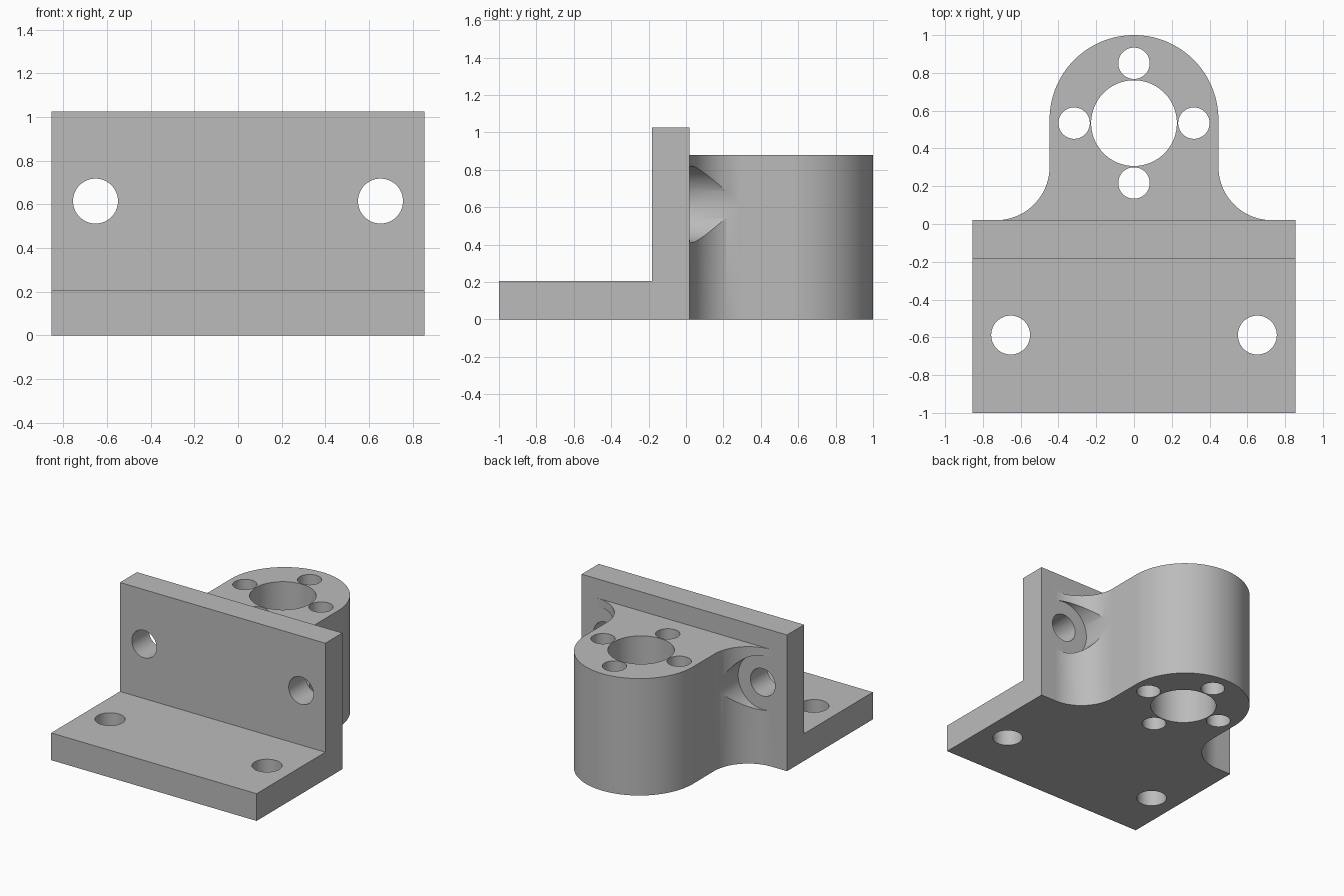
import bpy
import bmesh
from math import cos, sin, pi, radians
from mathutils import Matrix, Vector

if "Cube" in bpy.data.objects:
    bpy.data.objects.remove(bpy.data.objects["Cube"])

grey = bpy.data.materials.new("plain grey")
grey.use_nodes = True
colour = (0.5, 0.5, 0.5, 1)
grey.diffuse_color = colour
grey.node_tree.nodes["Principled BSDF"].inputs["Base Color"].default_value = colour


def add_object(name, bm):
    bmesh.ops.recalc_face_normals(bm, faces=bm.faces)
    mesh = bpy.data.meshes.new(name)
    bm.to_mesh(mesh)
    bm.free()
    mesh.materials.append(grey)
    obj = bpy.data.objects.new(name, mesh)
    bpy.context.collection.objects.link(obj)
    return obj


def extrude(name, points, direction):
    bm = bmesh.new()
    face = bm.faces.new([bm.verts.new(p) for p in points])
    result = bmesh.ops.extrude_face_region(bm, geom=[face], use_keep_orig=True)
    moved = [v for v in result["geom"] if isinstance(v, bmesh.types.BMVert)]
    bmesh.ops.translate(bm, verts=moved, vec=Vector(direction))
    return add_object(name, bm)


def cylinder(name, centre, radius, depth, along_y=False):
    bm = bmesh.new()
    turn = Matrix.Rotation(pi / 2, 4, "X") if along_y else Matrix()
    bmesh.ops.create_cone(bm, cap_ends=True, segments=72, radius1=radius,
                          radius2=radius, depth=depth,
                          matrix=Matrix.Translation(centre) @ turn)
    obj = add_object(name, bm)
    obj.hide_render = True
    return obj


def combine(target, tool, operation):
    mod = target.modifiers.new(operation.lower(), "BOOLEAN")
    mod.operation = operation
    mod.solver = "EXACT"
    mod.object = tool
    bpy.context.view_layer.update()
    graph = bpy.context.evaluated_depsgraph_get()
    mesh = bpy.data.meshes.new_from_object(target.evaluated_get(graph))
    target.modifiers.clear()
    target.data = mesh
    bpy.data.objects.remove(tool)


def arc(cx, cy, radius, start, end, steps):
    angles = [radians(start + (end - start) * i / steps) for i in range(steps + 1)]
    return [(cx + radius * cos(a), cy + radius * sin(a), 0) for a in angles]


HALF, BACK = 0.855, 0.02
BOLT_X, BOLT_Z = 0.653, 0.615
FILLET = 0.283
HUB_R, HOLE_Y = 0.447, 0.534

# L-shaped bracket: foot and upright plate
side = [(-1, 0), (BACK, 0), (BACK, 1.025), (-0.183, 1.025), (-0.183, 0.205), (-1, 0.205)]
bracket = extrude("bracket", [(-HALF, y, z) for y, z in side], (2 * HALF, 0, 0))

# Rounded boss with concave flanks blending into the plate
flank = arc(HUB_R + FILLET, BACK + FILLET, FILLET, 270, 180, 24)
other_flank = [(-x, y, z) for x, y, z in reversed(flank)]
outline = ([(-HUB_R - FILLET, -0.1, 0), (HUB_R + FILLET, -0.1, 0)] + flank
           + arc(0, 1 - HUB_R, HUB_R, 0, 180, 64) + other_flank)
boss = extrude("boss", outline, (0, 0, 0.88))

# Bolt head clearances in the flanks
for sign in (-1, 1):
    combine(boss, cylinder("clearance_cutter", (sign * BOLT_X, 0.3, BOLT_Z), 0.205, 1, True),
            "DIFFERENCE")
combine(bracket, boss, "UNION")

# Bolt holes in the plate and the foot
for sign in (-1, 1):
    combine(bracket, cylinder("plate_hole_cutter", (sign * BOLT_X, -0.08, BOLT_Z), 0.103, 0.4, True),
            "DIFFERENCE")
    combine(bracket, cylinder("foot_hole_cutter", (sign * BOLT_X, -0.588, 0.1), 0.103, 0.5),
            "DIFFERENCE")

# Central bore and its ring of four screw holes
combine(bracket, cylinder("bore_cutter", (0, HOLE_Y, 0.45), 0.227, 1.4), "DIFFERENCE")
for i in range(4):
    a = i * pi / 2
    centre = (0.317 * cos(a), HOLE_Y + 0.317 * sin(a), 0.45)
    combine(bracket, cylinder("screw_hole_cutter", centre, 0.083, 1.4), "DIFFERENCE")

# Smooth the round walls, keep the machined edges sharp
bpy.ops.object.select_all(action="DESELECT")
bracket.select_set(True)
bpy.context.view_layer.objects.active = bracket
bpy.ops.object.shade_smooth_by_angle(angle=radians(25))
